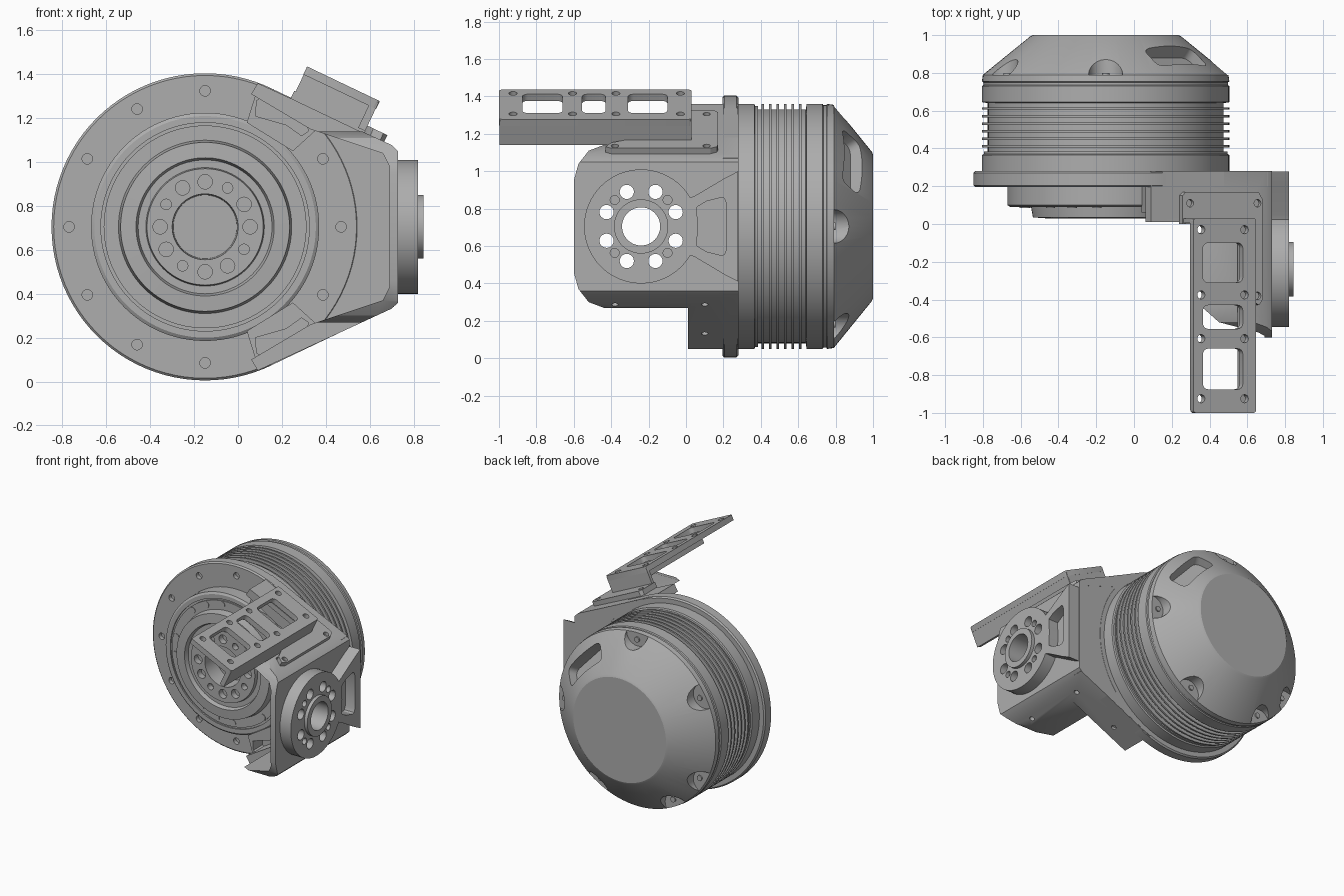
import bpy, bmesh, math
from mathutils import Matrix, Vector

if "Cube" in bpy.data.objects:
    bpy.data.objects.remove(bpy.data.objects["Cube"])

metal = bpy.data.materials.new("machined_grey")
metal.use_nodes = True
GREY = (0.42, 0.42, 0.42, 1)
metal.diffuse_color = GREY
metal.node_tree.nodes["Principled BSDF"].inputs["Base Color"].default_value = GREY

CX, CZ, R = -0.15, 0.705, 0.70      # motor axis and flange radius
MY, MZ = -0.24, 0.705               # side bearing centre
TILT = math.radians(25.5)


def frame(origin, u, v, w):
    m = Matrix((u, v, w)).transposed().to_4x4()
    m.translation = origin
    return m


X, Y, Z = Vector((1, 0, 0)), Vector((0, 1, 0)), Vector((0, 0, 1))
FRONT = frame((0, 0, 0), X, Z, Y)           # profiles in x,z pushed along y
MOTOR = frame((CX, 0, CZ), X, Z, Y)
SIDE = frame((0, 0, 0), Y, Z, X)            # profiles in y,z pushed along x
BEARING = frame((0, MY, MZ), Y, Z, X)


def slope(sign):
    """Frame on the upper (1) or lower (-1) slanted face: along, outward, y."""
    d = Vector((math.cos(TILT), 0, -sign * math.sin(TILT)))
    n = Vector((math.sin(TILT), 0, sign * math.cos(TILT)))
    return frame(Vector((CX, 0, CZ)) + n * R, d, n, Y)


def flat(m):
    """Same frame with the profile in along,y and the push along the normal."""
    c = [m.col[i].to_3d() for i in range(3)]
    return frame(m.translation, c[0], c[2], c[1])


ARM = slope(1)
ARM_TOP = flat(ARM)


def prism(bm, pts, lo, hi, m):
    a = [bm.verts.new(m @ Vector((u, v, lo))) for u, v in pts]
    b = [bm.verts.new(m @ Vector((u, v, hi))) for u, v in pts]
    bm.faces.new(a)
    bm.faces.new(b[::-1])
    for i in range(len(a)):
        j = (i + 1) % len(a)
        bm.faces.new((a[i], a[j], b[j], b[i]))


def circle(u, v, r, n=24):
    return [(u + r * math.cos(2 * math.pi * i / n), v + r * math.sin(2 * math.pi * i / n))
            for i in range(n)]


def rect(u0, u1, v0, v1, r=0.0):
    if r == 0:
        return [(u0, v0), (u1, v0), (u1, v1), (u0, v1)]
    pts = []
    for k, (cu, cv) in enumerate([(u1 - r, v1 - r), (u0 + r, v1 - r), (u0 + r, v0 + r), (u1 - r, v0 + r)]):
        for i in range(5):
            t = math.pi / 2 * (k + i / 4)
            pts.append((cu + r * math.cos(t), cv + r * math.sin(t)))
    return pts


def flip(pts):
    return [(u, 2 * CZ - v) for u, v in pts]


def polar(r, deg):
    return r * math.cos(math.radians(deg)), r * math.sin(math.radians(deg))


def build(name, solids):
    bm = bmesh.new()
    for s in solids:
        prism(bm, *s)
    return finish(name, bm)


def finish(name, bm):
    bmesh.ops.recalc_face_normals(bm, faces=bm.faces)
    me = bpy.data.meshes.new(name)
    bm.to_mesh(me)
    bm.free()
    me.materials.append(metal)
    ob = bpy.data.objects.new(name, me)
    bpy.context.collection.objects.link(ob)
    return ob


def lathe(name, profile):
    bm = bmesh.new()
    vs = [bm.verts.new(MOTOR @ Vector((r, 0, y))) for r, y in profile]
    es = [bm.edges.new(p) for p in zip(vs, vs[1:])]
    bmesh.ops.spin(bm, geom=vs + es, cent=(CX, 0, CZ), axis=Y, angle=2 * math.pi, steps=96)
    bmesh.ops.remove_doubles(bm, verts=bm.verts, dist=1e-4)
    return finish(name, bm)


def combine(ob, solids, operation="DIFFERENCE"):
    """Boolean with a throw-away cutter, then bake the result."""
    cutter = build("cutter", solids)
    cutter.hide_render = True
    mod = ob.modifiers.new("cut", "BOOLEAN")
    mod.operation, mod.solver, mod.object = operation, "EXACT", cutter
    deps = bpy.context.evaluated_depsgraph_get()
    baked = bpy.data.meshes.new_from_object(ob.evaluated_get(deps))
    ob.modifiers.clear()
    ob.data = baked
    bpy.data.objects.remove(cutter)


# Mounting flange with its ring of screw holes
flange = lathe("mounting_flange", [(0, .28), (.69, .28), (R, .27), (R, .205), (.69, .195), (0, .195)])
screws = [(circle(*polar(.62, 30 * k), .024, 16), .15, .225, MOTOR) for k in range(12)]
combine(flange, screws)

# Finned motor housing and conical cap
fins = []
for k in range(6):
    y = .405 + .04 * k
    fins += [(.625, y), (.655, y), (.655, y + .012), (.625, y + .012)]
housing = lathe("motor_housing", [(0, .26), (.655, .26), (.655, .365), (.645, .37), (.645, .385), (.625, .385)]
                + fins + [(.625, .64), (.655, .645), (.655, .73), (.648, .735), (.648, .75),
                          (.655, .755), (.65, .79), (.40, .993), (.385, 1), (0, 1)])
scallops = [(circle(*polar(.64, a), .09), .79, 1.1, MOTOR) for a in (0, 90, 150, 210, 240, 300)]
out, tang = Vector((math.cos(math.radians(43)), 0, math.sin(math.radians(43)))), None
tang = out.cross(Y)
normal = (out * .636 + Y * .77).normalized()
port = frame(Vector((CX, .90, CZ)) + out * .525, tang, normal.cross(tang), normal)
combine(housing, scallops + [(rect(-.19, .19, -.075, .075, .04), -.09, .2, port)])

# Small screws in the scallops
build("cap_screws", [(circle(*polar(.6, a), .02, 12), .78, .80, MOTOR)
                     for a in (0, 90, 150, 210, 240, 300)])

# Output hub: stepped rings with a bolt circle
hub = lathe("output_hub", [(0, .25), (.52, .25), (.52, .10), (.505, .09), (.475, .09), (.475, .1), (.462, .1),
                           (.462, .09), (.395, .09), (.385, .035), (.315, .03), (.305, .06), (.27, .06),
                           (.265, .035), (.15, .035), (.145, .16), (0, .16)])
combine(hub, [(circle(*polar(.205, 30 * k), .024 if k % 3 == 2 else .033, 16), 0, .08, MOTOR) for k in range(12)])
build("hub_pins", [(circle(*polar(.435, 42 + 72 * k + s), .024, 16), .086, .12, MOTOR)
                   for k in range(5) for s in (-18, 0, 18)])

# Back plate of the bracket, tapering from the flange to the side wall
back = build("bracket_back_plate", [([(.15, 1.337), (.71, 1.07), (.71, .34), (.15, .073)], .198, .279, FRONT)])
combine(back, screws)

# Side wall with slanted walls above and below, trimmed to its side outline
half = [(.06, 1.31), (.09, 1.36), (.70, 1.078), (.73, 1.05)]
inner = [(.69, .98), (.66, 1.04), (.33, 1.15)]
walls = build("bracket_walls", [(half + flip(half)[::-1] + flip(inner)[::-1] + inner, -.7, .28, FRONT)])
trim = [(.3, 1.5), (.01, 1.5), (.01, 1.14), (-.44, 1.14), (-.52, 1.11), (-.575, 1.04), (-.6, .95)]
combine(walls, [(trim + flip(trim)[::-1], -.5, 1, SIDE)], "INTERSECT")
bolt = [(circle(.1, y, .018, 12)) for y in (.1,)]
bolts = [circle(a, y, .018, 12) for a, y in ((.13, .1), (.5, .1), (.5, -.38))]
combine(walls, [(c, -.03, .1, flat(slope(s))) for c in bolts for s in (1, -1)]
        + [(circle(0, 0, .27, 48), .6, .8, BEARING)])

# Clamp pads with pockets around the nearest flange screws
pad = [(.04, 1.18), (.09, 1.34), (.35, 1.22), (.36, 1.15), (.25, 1.05)]
pocket = [(.085, 1.28), (.12, 1.30), (.20, 1.275), (.31, 1.20), (.32, 1.14), (.29, 1.12), (.22, 1.17), (.08, 1.21)]
for name, side in (("upper_clamp_pad", lambda p: p), ("lower_clamp_pad", flip)):
    ob = build(name, [(side(pad), .06, .21, FRONT)])
    combine(ob, [(side(pocket), 0, .17, FRONT)]
            + [(circle(*side([(.16, CZ + .537)])[0], .024, 16), .16, .2, FRONT)])

# Side bearing disc, drilled through
holes = [(circle(*polar(.2, 22.5 + 45 * k), .038), .5, 1, BEARING) for k in range(8)]
bore = [(circle(0, 0, .102, 48), .5, 1, BEARING)]
small = [(circle(*polar(.2, 45 + 90 * k), .024, 16), .79, 1, BEARING) for k in range(4)]
disc = build("bearing_disc", [(circle(0, 0, .305, 64), .69, .82, BEARING)])
combine(disc, holes + bore + small)
boss = build("bearing_boss", [(circle(0, 0, .145, 48), .80, .845, BEARING)])
combine(boss, bore)

# Flared neck joining the disc to the flange, with a pocket
edge = [(.279, 1.0), (.21, .965), (.05, .87), (.015, .855), (-.0, .85)]
neck = build("bearing_neck", [(edge + flip(edge)[::-1], .70, .82, SIDE)])
slot = [(.19, .86), (.11, .84), (.06, .81)]
slot = [(.215, .83), (.205, .855)] + slot
combine(neck, [(slot + flip(slot)[::-1], .74, 1, SIDE)])

# Foot of the arm on the upper slanted wall
foot = build("arm_foot", [([(.12, .17), (.10, .15), (.10, .0), (.47, .0), (.47, -.33), (.50, -.40), (.55, -.43),
                            (.57, -.40), (.57, .13), (.55, .165), (.53, .17)], -.005, .035, ARM_TOP)])
combine(foot, [(circle(a, y, .02, 16), .01, .1, ARM_TOP) for a, y in ((.145, .11), (.54, .11), (.54, -.38))])

# Arm: slotted top plate, one side wall and an end wall
top = build("arm_top_plate", [(rect(.105, .472, -1, .03, .015), .12, .16, ARM_TOP)])
windows = [(rect(.16, .395, y0, y1, .03), 0, .3, ARM_TOP)
           for y0, y1 in ((-.31, -.10), (-.555, -.43), (-.875, -.66))]
combine(top, windows + [(circle(a, y, .022, 16), 0, .3, ARM_TOP)
                        for a in (.15, .405) for y in (-.03, -.375, -.607, -.925)])
build("arm_side_wall", [(rect(.435, .47, .008, .15), -.998, .028, ARM)])
build("arm_end_wall", [(rect(.107, .465, .01, .15), .004, .029, ARM)])

# Smooth round surfaces, keep machined edges crisp
bpy.ops.object.select_all(action="DESELECT")
for ob in bpy.context.collection.objects:
    if ob.type == "MESH" and metal.name in ob.data.materials:
        ob.select_set(True)
        bpy.context.view_layer.objects.active = ob
bpy.ops.object.shade_smooth_by_angle(angle=math.radians(25))
